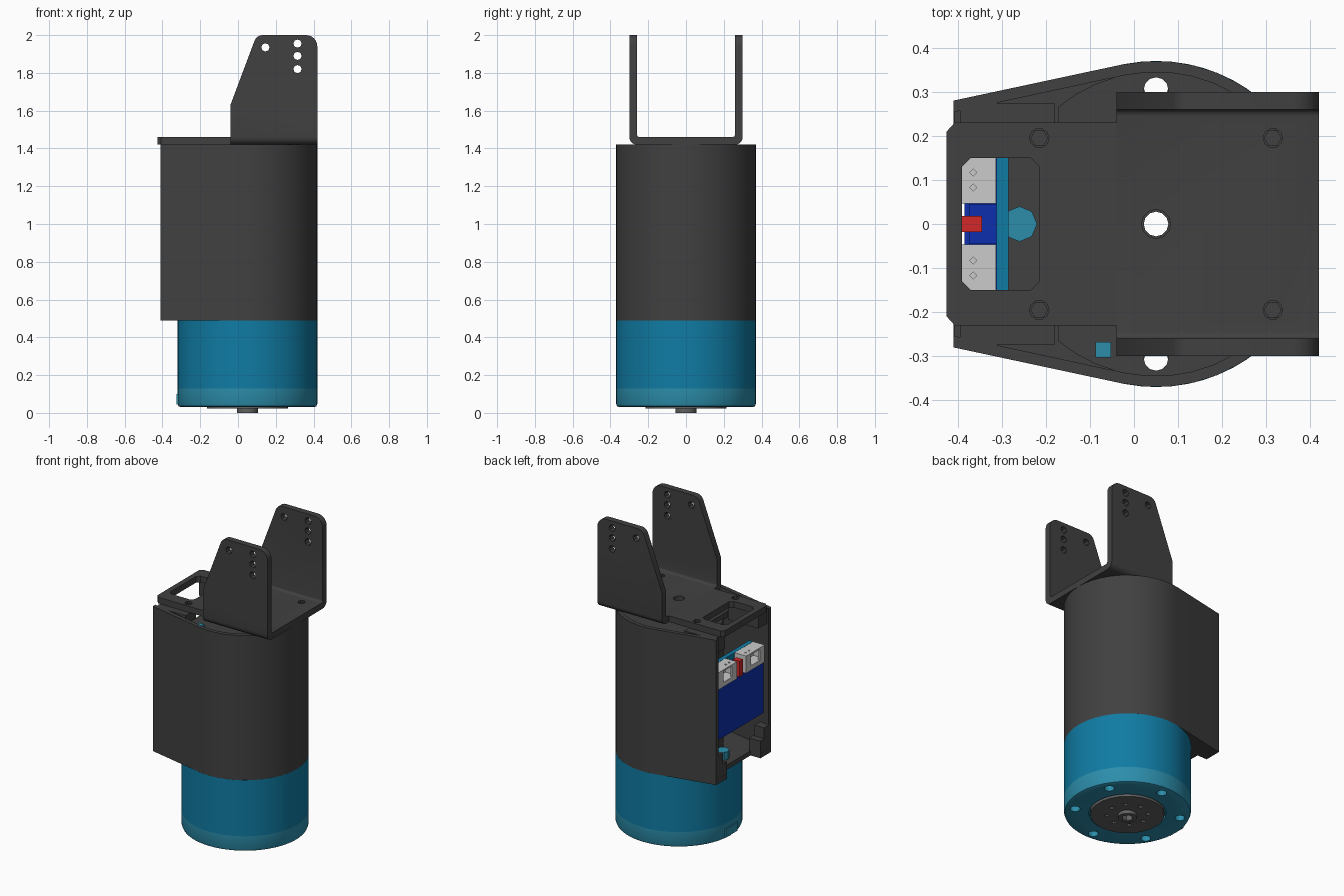
import bpy, bmesh
from math import sin, cos, radians, pi

if "Cube" in bpy.data.objects:
    bpy.data.objects.remove(bpy.data.objects["Cube"])

CX = 0.05  # motor axis


def material(name, rgb):
    m = bpy.data.materials.new(name)
    m.diffuse_color = (*rgb, 1)
    m.use_nodes = True
    m.node_tree.nodes["Principled BSDF"].inputs["Base Color"].default_value = m.diffuse_color
    return m


DARK = material("dark", (0.052, 0.052, 0.052))
TEAL = material("teal", (0.005, 0.2, 0.37))
LIGHT_TEAL = material("light_teal", (0.025, 0.27, 0.41))
BLUE = material("board_blue", (0.004, 0.03, 0.42))
RED = material("red", (0.65, 0.02, 0.02))
STEEL = material("steel", (0.12, 0.12, 0.12))


def prism(name, pts, axis, lo, hi, mat=None):
    """Extrude a closed 2D profile along an axis from lo to hi."""
    place = {'x': lambda a, b, h: (h, a, b),
             'y': lambda a, b, h: (a, h, b),
             'z': lambda a, b, h: (a, b, h)}[axis]
    bm = bmesh.new()
    rings = [[bm.verts.new(place(a, b, h)) for a, b in pts] for h in (lo, hi)]
    n = len(pts)
    for ring in rings:
        bm.faces.new(ring)
    for i in range(n):
        j = (i + 1) % n
        bm.faces.new((rings[0][i], rings[0][j], rings[1][j], rings[1][i]))
    bmesh.ops.recalc_face_normals(bm, faces=bm.faces)
    me = bpy.data.meshes.new(name)
    bm.to_mesh(me)
    bm.free()
    ob = bpy.data.objects.new(name, me)
    bpy.context.collection.objects.link(ob)
    if mat:
        me.materials.append(mat)
    return ob


def arc(cx, cy, r, a0, a1, n):
    return [(cx + r * cos(radians(a0 + (a1 - a0) * i / n)),
             cy + r * sin(radians(a0 + (a1 - a0) * i / n))) for i in range(n + 1)]


def circle(cx, cy, r, n=12):
    return arc(cx, cy, r, 0, 360, n)[:-1]


def box(name, x0, x1, y0, y1, z0, z1, mat=None):
    return prism(name, [(x0, y0), (x1, y0), (x1, y1), (x0, y1)], 'z', z0, z1, mat)


def boolean(ob, *tools, op='DIFFERENCE'):
    bpy.context.view_layer.objects.active = ob
    for t in tools:
        t.hide_render = True
        mod = ob.modifiers.new("cut", 'BOOLEAN')
        mod.operation, mod.object, mod.solver = op, t, 'EXACT'
        bpy.ops.object.modifier_apply(modifier=mod.name)
        bpy.data.objects.remove(t)


def drill(ob, spots, r, axis='z', lo=-1, hi=3, n=12):
    boolean(ob, *[prism("drill", circle(a, b, r, n), axis, lo, hi) for a, b in spots])


BOLTS = [(CX + 0.31 * cos(radians(a)), 0.31 * sin(radians(a))) for a in range(30, 390, 60)]
AXIS = [(CX, 0)]

# Motor: drum, chamfered bottom cap, output disc and hub
drum = prism("motor_drum", circle(CX, 0, 0.37, 64), 'z', 0.13, 0.49, TEAL)
cap = prism("motor_bottom_cap", circle(CX, 0, 0.37, 64), 'z', 0.03, 0.13, LIGHT_TEAL)
bm = bmesh.new()
bm.from_mesh(cap.data)
rim = [e for e in bm.edges if all(v.co.z < 0.04 for v in e.verts)]
bmesh.ops.bevel(bm, geom=rim, offset=0.018, segments=2, profile=0.5, affect='EDGES')
bm.to_mesh(cap.data)
bm.free()
disc = prism("output_disc", circle(CX, 0, 0.215, 40), 'z', 0.022, 0.08, STEEL)
hub = prism("output_hub", circle(CX, 0, 0.055, 24), 'z', 0.0, 0.07, STEEL)
boolean(cap, prism("seat", circle(CX, 0, 0.225, 40), 'z', -0.1, 0.05))
for part in (drum, cap):
    drill(part, BOLTS, 0.03)
for part in (drum, cap, disc, hub):
    drill(part, AXIS, 0.033, n=6 if part is hub else 12)
drill(disc, [(CX + 0.12 * cos(pi * k / 4), 0.12 * sin(pi * k / 4)) for k in range(8)],
      0.014, lo=-0.1, hi=0.05, n=8)
box("motor_side_tab", -0.325, -0.29, -0.06, 0.06, 0.045, 0.1, LIGHT_TEAL)

# Housing shell: round front, straight flared sides, open back
outer = arc(CX, 0, 0.37, -102, 102, 24) + [(-0.41, 0.28), (-0.41, -0.28)]
inner = arc(CX, 0, 0.345, -102, 102, 24) + [(-0.46, 0.243), (-0.46, -0.243)]
housing = prism("housing", outer, 'z', 0.49, 1.42, DARK)
boolean(housing,
        prism("cavity", inner, 'z', 0.52, 1.6),
        box("floor_notch", -0.6, -0.34, -0.17, 0.17, 0.3, 0.6))
drill(housing, [b for b in BOLTS if abs(b[0] - CX) < 0.01], 0.028)
drill(housing, AXIS, 0.033)
for s, side in ((1, "left"), (-1, "right")):
    y0, y1 = sorted((0.17 * s, 0.272 * s))
    box(f"lower_corner_block_{side}", -0.409, -0.33, y0, y1, 0.491, 0.6, DARK)
    y0, y1 = sorted((0.21 * s, 0.272 * s))
    box(f"lower_corner_step_{side}", -0.409, -0.34, y0, y1, 0.6, 0.67, DARK)
    y0, y1 = sorted((0.17 * s, 0.275 * s))
    box(f"upper_corner_block_{side}", -0.395, -0.18, y0, y1, 1.32, 1.419, DARK)

# Inner core and its top cover
core = prism("inner_core", circle(CX, 0, 0.26, 40), 'z', 0.5, 1.34, DARK)
cover = prism("inner_cover", arc(CX, 0, 0.346, -130, 130, 32), 'z', 1.33, 1.37, DARK)
drill(core, AXIS, 0.033)
drill(cover, AXIS + [(CX, 0.305), (CX, -0.305)], 0.028)
box("cover_tab", -0.087, -0.052, -0.303, -0.268, 1.3, 1.395, LIGHT_TEAL)
nut = prism("rear_nut", circle(-0.26, 0, 0.04, 8), 'z', 0.5, 0.57, LIGHT_TEAL)

# Control board with two sockets and a red jumper
box("board_carrier", -0.312, -0.285, -0.235, 0.235, 0.75, 1.19, TEAL)
box("control_board", -0.385, -0.312, -0.235, 0.235, 0.75, 1.08, BLUE)
box("board_bridge", -0.375, -0.312, -0.045, 0.045, 1.08, 1.15, BLUE)
box("jumper", -0.392, -0.345, -0.018, 0.018, 1.08, 1.18, RED)
for s, side in ((1, "left"), (-1, "right")):
    y0, y1 = sorted((0.047 * s, 0.235 * s))
    socket = box(f"socket_{side}", -0.395, -0.313, y0, y1, 1.08, 1.19)
    boolean(socket,
            box("slot", -0.383, -0.325, y0 + 0.015, y1 - 0.015, 1.11, 1.18),
            box("mouth", -0.5, -0.36, y0 + 0.05, y1 - 0.05, 1.11, 1.18))
    drill(socket, [(-0.365, 0.083 * s), (-0.365, 0.117 * s)], 0.008, lo=1.15, n=4)

# Bracket: U-shaped sheet trimmed to the ear profile
half = [(0.30, 2.05), (0.26, 2.05)] + arc(0.245, 1.475, 0.015, 0, -90, 4)
bend = arc(0.26, 1.46, 0.04, -90, 0, 5)
u = ([(-a, b) for a, b in reversed(half[2:])] + [(-0.26, 2.05), (-0.30, 2.05)]
     + [(-a, b) for a, b in reversed(bend)] + bend + half)
bracket = prism("u_bracket", u, 'x', -0.04, 0.42, DARK)
ear = ([(-0.04, 1.4), (0.42, 1.4)] + arc(0.36, 1.94, 0.06, 0, 90, 6)
       + arc(0.13, 1.955, 0.045, 90, 159, 4) + [(-0.04, 1.63)])
boolean(bracket, prism("ear_outline", ear, 'y', -0.5, 0.5), op='INTERSECT')
drill(bracket, [(0.145, 1.935), (0.315, 1.955), (0.315, 1.89), (0.315, 1.82)], 0.022, 'y', n=8)
drill(bracket, AXIS, 0.033)

# Rear half of the plate with the cable window
plate = prism("rear_plate", [(-0.039, -0.23), (-0.039, 0.23), (-0.407, 0.23), (-0.425, 0.21),
                             (-0.425, -0.21), (-0.407, -0.23)], 'z', 1.42, 1.46, DARK)
window = [(-0.37, -0.15), (-0.235, -0.15), (-0.215, -0.13), (-0.215, 0.13),
          (-0.235, 0.15), (-0.37, 0.15), (-0.39, 0.13), (-0.39, -0.13)]
boolean(plate, prism("window", window, 'z', 1.3, 1.6))

# Plate screws set in their holes
for x, part in ((-0.215, plate), (0.315, bracket)):
    for y in (-0.195, 0.195):
        drill(part, [(x, y)], 0.022, lo=1.3, hi=1.6, n=10)
        prism("plate_screw", circle(x, y, 0.02, 6), 'z', 1.4, 1.445, DARK)

for ob in bpy.context.scene.objects:
    ob.select_set(True)
    bpy.context.view_layer.objects.active = ob
bpy.ops.object.shade_smooth_by_angle(angle=radians(30))
